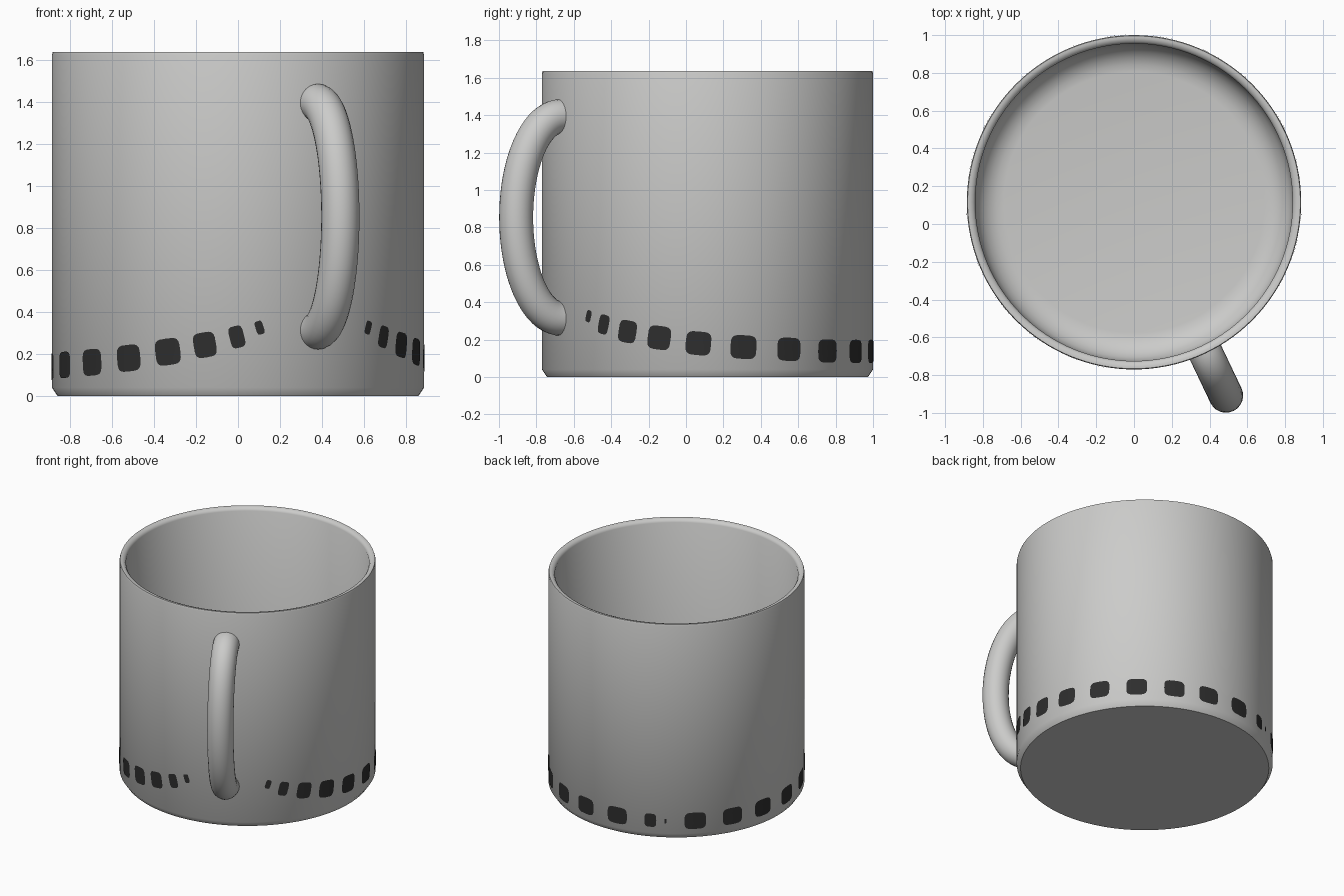
import bpy, bmesh, math
from mathutils import Vector

if "Cube" in bpy.data.objects:
    bpy.data.objects.remove(bpy.data.objects["Cube"])

CY, R = 0.115, 0.885            # cup axis (x = 0, y = CY) and outer radius
HANDLE = math.radians(25.45)    # handle direction, measured from -y towards +x


def material(name, rgb):
    m = bpy.data.materials.new(name)
    m.diffuse_color = (*rgb, 1)
    m.use_nodes = True
    m.node_tree.nodes["Principled BSDF"].inputs["Base Color"].default_value = m.diffuse_color
    return m


GREY = material("light_grey", (0.60, 0.60, 0.59))
DARK = material("charcoal", (0.027, 0.027, 0.027))


def polar(angle, r, z):
    return Vector((r * math.sin(angle), CY - r * math.cos(angle), z))


def make(name, bm, mat, angle=45):
    me = bpy.data.meshes.new(name)
    bm.to_mesh(me)
    bm.free()
    ob = bpy.data.objects.new(name, me)
    bpy.context.collection.objects.link(ob)
    me.materials.append(mat)
    bpy.ops.object.select_all(action='DESELECT')
    ob.select_set(True)
    bpy.context.view_layer.objects.active = ob
    bpy.ops.object.shade_smooth_by_angle(angle=math.radians(angle))
    return ob


def bridge(bm, a, b):
    n = len(a)
    for i in range(n):
        bm.faces.new((a[i], a[(i + 1) % n], b[(i + 1) % n], b[i]))


# Cup: lathed profile from the base, up the wall, over the rim, down to the floor
fillet = [(0.69 + 0.15 * math.cos(t), 0.21 - 0.15 * math.sin(t))
          for t in [math.radians(a) for a in range(0, 91, 15)]]
profile = [(0.858, 0), (R, 0.04), (R, 1.622), (0.881, 1.635), (0.868, 1.635),
           (0.85, 1.628), (0.84, 1.612)] + fillet
bm = bmesh.new()
SEG = 128
rings = [[bm.verts.new(polar(2 * math.pi * i / SEG, r, z)) for i in range(SEG)]
         for r, z in profile]
for a, b in zip(rings, rings[1:]):
    bridge(bm, a, b)
bm.faces.new(rings[0][::-1])
bm.faces.new(rings[-1])
bmesh.ops.recalc_face_normals(bm, faces=bm.faces)
make("cup", bm, GREY)

# Handle: round tube along a half ellipse, ends buried in the wall
bm = bmesh.new()
out = Vector((math.sin(HANDLE), -math.cos(HANDLE), 0))
up = Vector((0, 0, 1))
side = out.cross(up)
TUBE, N, K = 0.091, 40, 24
rings = []
for i in range(N + 1):
    t = math.pi * (i / N - 0.5)
    centre = polar(HANDLE, 0.865 + 0.268 * math.cos(t), 0.853 + 0.542 * math.sin(t))
    normal = (out * math.cos(t) * 0.542 + up * math.sin(t) * 0.268).normalized()
    rings.append([bm.verts.new(centre + TUBE * (normal * math.cos(2 * math.pi * k / K)
                                                + side * math.sin(2 * math.pi * k / K)))
                  for k in range(K)])
for a, b in zip(rings, rings[1:]):
    bridge(bm, a, b)
bm.faces.new(rings[0])
bm.faces.new(rings[-1])
bmesh.ops.recalc_face_normals(bm, faces=bm.faces)
make("handle", bm, GREY)


def spot(bm, angle, z, width, height, tilt):
    """Rounded block lying on the cup wall; width in degrees."""
    w, h = math.radians(width) * R / 2, height / 2

    def place(u, v):
        s = u * math.cos(tilt) - v * math.sin(tilt)
        return bm.verts.new(polar(angle + s / R, R + 0.003, z + u * math.sin(tilt) + v * math.cos(tilt)))

    loops = []
    for f in (0.5, 1):
        loop = []
        for k in range(24):
            c, s = math.cos(k * math.pi / 12), math.sin(k * math.pi / 12)
            loop.append(place(f * w * math.copysign(abs(c) ** 0.5, c),
                              f * h * math.copysign(abs(s) ** 0.5, s)))
        loops.append(loop)
    bm.faces.new(loops[0])
    bridge(bm, loops[1], loops[0])


# Painted blocks: (degrees from handle, height on wall, width in degrees, block height)
BLOCKS = [(18.8, 0.325, 2.5, 0.065), (25.8, 0.281, 4.5, 0.105), (35.7, 0.243, 7, 0.12),
          (47.6, 0.210, 8.3, 0.127), (61.4, 0.180, 8.8, 0.127), (77.1, 0.160, 9.2, 0.127),
          (94, 0.148, 9.2, 0.125), (111, 0.139, 9.3, 0.125), (128, 0.137, 9.4, 0.125),
          (144.5, 0.137, 9.6, 0.125), (162, 0.137, 9.7, 0.125)]
bm = bmesh.new()
for i, (d, z, w, h) in enumerate(BLOCKS):
    a, b = BLOCKS[max(i - 1, 0)], BLOCKS[min(i + 1, len(BLOCKS) - 1)]
    tilt = math.atan2(b[1] - a[1], math.radians(b[0] - a[0]) * R) * 0.8
    for s in (1, -1):
        spot(bm, HANDLE + s * math.radians(d), z, w, h, s * tilt)
# Broken block at the back seam
spot(bm, HANDLE + math.radians(177.8), 0.137, 5.4, 0.10, 0)
spot(bm, HANDLE + math.radians(184.6), 0.137, 1.0, 0.035, 0)
# Make every face point away from the cup axis
bm.normal_update()
for f in bm.faces:
    c = f.calc_center_median()
    if f.normal.dot(Vector((c.x, c.y - CY, 0))) < 0:
        f.normal_flip()
make("painted_blocks", bm, DARK)
